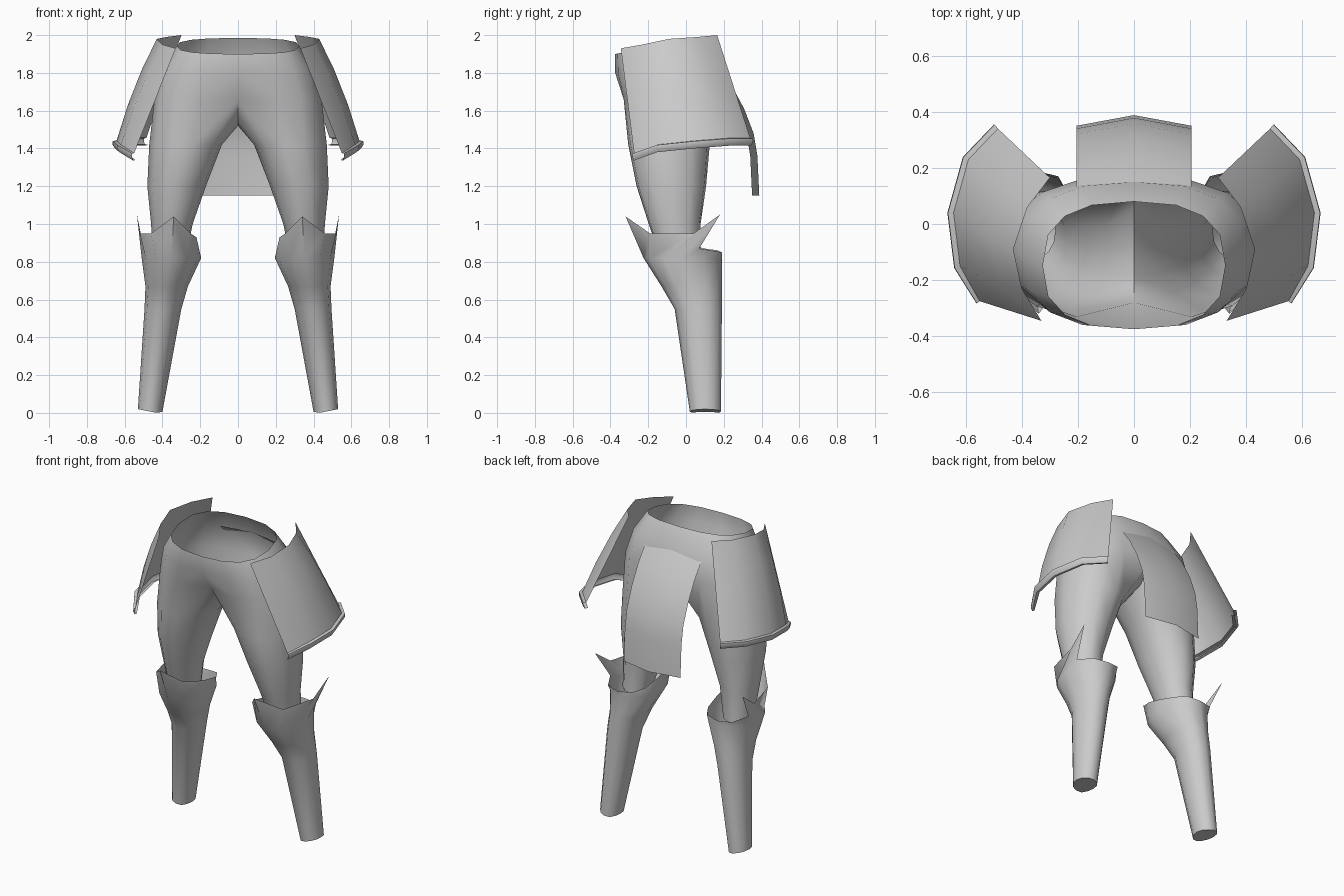
import bpy, bmesh, math
from mathutils import Vector

if "Cube" in bpy.data.objects:
    bpy.data.objects.remove(bpy.data.objects["Cube"])

grey = bpy.data.materials.new("plain_grey")
grey.diffuse_color = (0.6, 0.6, 0.6, 1)
grey.use_nodes = True
grey.node_tree.nodes["Principled BSDF"].inputs["Base Color"].default_value = grey.diffuse_color


def make(name, rings, closed=True, mirror=True, weld=False, cap=False, flip=False, angle=50):
    """Skin a stack of point rings; optionally mirror across x = 0."""
    bm = bmesh.new()
    rows = [[bm.verts.new(p) for p in r] for r in rings]
    for a, b in zip(rows, rows[1:]):
        n = len(a)
        for i in range(n if closed else n - 1):
            j = (i + 1) % n
            bm.faces.new((a[i], a[j], b[j], b[i]))
    if cap:
        bm.faces.new(rows[0][::-1])
    if flip:
        bmesh.ops.reverse_faces(bm, faces=bm.faces[:])
    if mirror:
        dup = bmesh.ops.duplicate(bm, geom=bm.verts[:] + bm.edges[:] + bm.faces[:])["geom"]
        for v in [g for g in dup if isinstance(g, bmesh.types.BMVert)]:
            v.co.x *= -1
        bmesh.ops.reverse_faces(bm, faces=[g for g in dup if isinstance(g, bmesh.types.BMFace)])
    if weld:
        bmesh.ops.remove_doubles(bm, verts=bm.verts[:], dist=0.0005)
    me = bpy.data.meshes.new(name)
    bm.to_mesh(me)
    bm.free()
    me.materials.append(grey)
    ob = bpy.data.objects.new(name, me)
    bpy.context.collection.objects.link(ob)
    bpy.ops.object.select_all(action='DESELECT')
    ob.select_set(True)
    bpy.context.view_layer.objects.active = ob
    bpy.ops.object.shade_smooth_by_angle(angle=math.radians(angle))
    return ob


def oval(z, x0, x1, y0, y1, degrees):
    cx, cy, rx, ry = (x0 + x1) / 2, (y0 + y1) / 2, (x1 - x0) / 2, (y1 - y0) / 2
    return [(cx + rx * math.cos(math.radians(d)), cy + ry * math.sin(math.radians(d)), z) for d in degrees]


def half_loop(zf, zb, rx, yf, yb, yf_mid=None):
    """Squarish half ring from front centre round the side to back centre."""
    pts = []
    for i in range(9):
        t = math.pi * i / 8
        s, c = math.sin(t) ** 0.8, math.cos(t)
        u = (1 - math.copysign(abs(c) ** 0.75, c)) / 2
        pts.append((rx * s if 0 < i < 8 else 0, yf + (yb - yf) * u, zf + (zb - zf) * u))
    if yf_mid is not None:
        pts[0] = (0, yf_mid, zf)
    return pts


# trousers: hip rings, crotch saddle, then the thighs
hips = [half_loop(1.90, 1.985, 0.325, -0.375, 0.08),
        half_loop(1.80, 1.86, 0.395, -0.375, 0.15),
        half_loop(1.66, 1.70, 0.44, -0.345, 0.17, -0.28)]
saddle = [(0, 0.06, 1.57), (0, -0.08, 1.52), (0, -0.19, 1.55)]
make("hips", hips, closed=False, weld=True)
leg_angles = [225 + 33.75 * i for i in range(9)] + [517.5, 540, 562.5]
thigh = [hips[2] + saddle] + [oval(*r, leg_angles) for r in (
    (1.42, 0.085, 0.47, -0.31, 0.13), (1.2, 0.17, 0.48, -0.265, 0.11),
    (1.0, 0.24, 0.46, -0.20, 0.08), (0.8, 0.28, 0.45, -0.13, 0.08))]
thighs = make("thighs", thigh, weld=True, flip=False)

# join hips and thighs into one smooth garment
hip_ob = bpy.data.objects["hips"]
hip_ob.select_set(True)
bpy.ops.object.join()
bm = bmesh.new()
bm.from_mesh(thighs.data)
bmesh.ops.remove_doubles(bm, verts=bm.verts[:], dist=0.0005)
bmesh.ops.recalc_face_normals(bm, faces=bm.faces[:])
bm.to_mesh(thighs.data)
bm.free()
thighs.name = "trousers"
bpy.ops.object.shade_smooth_by_angle(angle=math.radians(75))

# shin guards with a pointed knee and an outer spike
round12 = [270 + 30 * i for i in range(12)]
guard = [oval(*r, round12) for r in (
    (0.01, 0.40, 0.53, 0.02, 0.185), (0.55, 0.30, 0.495, -0.06, 0.19),
    (0.67, 0.265, 0.49, -0.13, 0.19), (0.82, 0.195, 0.51, -0.225, 0.19))]
guard[0] = [(x, y, 0.02 * abs(x - 0.43) / 0.1) for x, y, z in guard[0]]
guard.append([(0.34, -0.32, 1.04), (0.46, -0.19, 0.95), (0.52, 0.04, 0.95), (0.535, 0.18, 1.05),
              (0.50, 0.07, 0.87), (0.45, 0.165, 0.855), (0.36, 0.19, 0.85), (0.27, 0.17, 0.86),
              (0.23, 0.10, 0.87), (0.215, -0.02, 0.90), (0.22, -0.13, 0.93), (0.25, -0.21, 0.95)])
make("shin_guards", guard, cap=True)

# flared hip plates with a rolled lower lip
top = [Vector(p) for p in ((0.33, -0.345, 1.93), (0.40, -0.23, 1.95), (0.43, -0.09, 1.98),
                           (0.38, 0.06, 1.99), (0.30, 0.165, 2.0))]
low = [Vector(p) for p in ((0.55, -0.275, 1.375), (0.62, -0.15, 1.42), (0.643, 0.04, 1.44),
                           (0.59, 0.23, 1.455), (0.485, 0.34, 1.455))]
out = [Vector(p) for p in ((0.5, -0.4, 0), (0.95, -0.3, 0), (1, 0, 0), (0.9, 0.4, 0), (0.6, 0.7, 0))]
bulge = [0, 1, 1, 1, 0]


def plate_row(t, push, drop=0):
    return [a.lerp(b, t) + o * push * (k if t < 1 else 1) - Vector((0, 0, drop))
            for a, b, o, k in zip(top, low, out, bulge)]


plate = [plate_row(0, 0), plate_row(0.3, 0.015), plate_row(0.65, 0.015), plate_row(1, 0),
         plate_row(1, 0.02, 0.002), plate_row(1, 0.022, 0.02), plate_row(1, 0.008, 0.04),
         plate_row(1, -0.012, 0.035)]
make("hip_plates", plate, closed=False, flip=True)

# hanging flap at the back, creased along its middle
path = [(0.11, 1.86), (0.20, 1.74), (0.27, 1.61), (0.32, 1.48), (0.34, 1.36), (0.35, 1.15)]
flap = [[(x, y + 0.038 * (1 - abs(x) / 0.205), z) for x in (-0.205, 0, 0.205)] for y, z in path]
make("back_flap", flap, closed=False, mirror=False)
